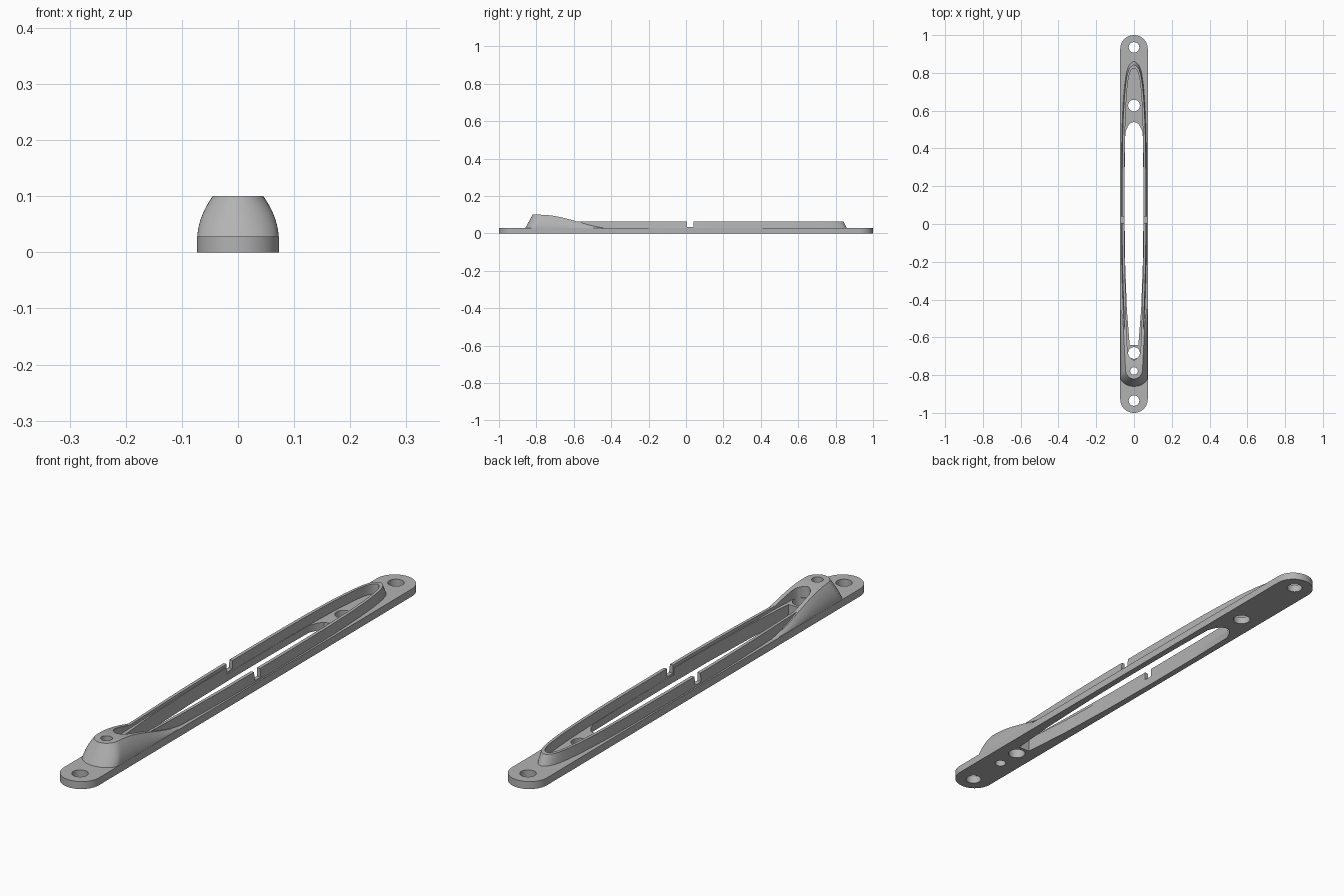
import bpy, bmesh, math
from mathutils import Vector

cube = bpy.data.objects.get("Cube")
if cube:
    bpy.data.objects.remove(cube, do_unlink=True)

grey = bpy.data.materials.new("plain grey")
grey.use_nodes = True
grey.diffuse_color = (0.45, 0.45, 0.45, 1)
grey.node_tree.nodes["Principled BSDF"].inputs["Base Color"].default_value = (0.45, 0.45, 0.45, 1)


def loft(name, sections):
    """Closed solid through point loops of equal length."""
    bm = bmesh.new()
    rows = [[bm.verts.new(p) for p in s] for s in sections]
    n = len(rows[0])
    for a, b in zip(rows, rows[1:]):
        for i in range(n):
            j = (i + 1) % n
            bm.faces.new((a[i], a[j], b[j], b[i]))
    bm.faces.new(rows[0][::-1])
    bm.faces.new(rows[-1])
    bmesh.ops.recalc_face_normals(bm, faces=bm.faces)
    mesh = bpy.data.meshes.new(name)
    bm.to_mesh(mesh)
    bm.free()
    mesh.materials.append(grey)
    ob = bpy.data.objects.new(name, mesh)
    bpy.context.collection.objects.link(ob)
    return ob


def prism(name, outline, z0, z1):
    return loft(name, [[(x, y, z) for x, y in outline] for z in (z0, z1)])


def mirrored(half):
    """Close a half outline whose end points lie on or near the centre line."""
    return half + [(-x, y) for x, y in reversed(half) if x > 0]


def smooth(points, steps=6):
    """Closed Catmull-Rom curve through the points."""
    p = [Vector(q) for q in points]
    out = []
    for i in range(len(p)):
        a, b, c, d = (p[(i + k) % len(p)] for k in (-1, 0, 1, 2))
        for s in range(steps):
            t = s / steps
            v = 0.5 * (2 * b + (c - a) * t + (2 * a - 5 * b + 4 * c - d) * t * t
                       + (3 * b - a - 3 * c + d) * t ** 3)
            out.append((v.x, v.y))
    return out


def arc(cx, cy, r, start, end, n):
    angles = [math.radians(start + (end - start) * i / n) for i in range(n + 1)]
    return [(cx + r * math.cos(a), cy + r * math.sin(a)) for a in angles]


def combine(target, other, operation):
    mod = target.modifiers.new(operation.lower(), "BOOLEAN")
    mod.operation = operation
    mod.solver = "EXACT"
    mod.object = other
    bpy.context.view_layer.objects.active = target
    bpy.ops.object.modifier_apply(modifier=mod.name)
    bpy.data.objects.remove(other, do_unlink=True)


# Base plate with round ends
R = 0.073
plate = prism("mounting_body", arc(0, 1 - R, R, 0, 180, 24) + arc(0, R - 1, R, 180, 360, 24), 0, 0.028)

# Long oval rim, drafted towards its rear tip
oval = smooth(mirrored([(0, 0.842), (0.028, 0.815), (0.044, 0.74), (0.055, 0.6), (0.061, 0.4),
                        (0.063, 0.1), (0.061, -0.2), (0.052, -0.5), (0.045, -0.66),
                        (0.035, -0.712), (0, -0.737)]))
base = [(x * 1.07, y * 1.021 if y > 0 else y) for x, y in oval]
rim = loft("rim", [[(x, y, 0.015) for x, y in base], [(x, y, 0.028) for x, y in base],
                   [(x, y, 0.065) for x, y in oval]])
combine(plate, rim, "UNION")


# Front hump: rounded nose, top easing down towards the middle
def hump_height(y):
    t = min(max((y + 0.78) / 0.4, 0), 1)
    return 0.026 + 0.074 * (0.5 + 0.5 * math.cos(math.pi * t))


def hump_section(xb, yb, xt, yt):
    top = hump_height(yt)
    side = []
    for k in range(9):
        t = k / 8
        side.append((xb + (xt - xb) * t * t, yb + (yt - yb) * t, 0.022 + (top - 0.022) * t))
    return side + [(-x, y, z) for x, y, z in reversed(side)]


sections = []
for i in range(17):
    a = 0.02 + (math.pi / 2 - 0.02) * i / 16
    s, c = math.sin(a), math.cos(a)
    sections.append(hump_section(0.0727 * s, -0.81 - 0.053 * c, 0.045 * s, -0.77 - 0.05 * c))
for i in range(1, 25):
    t = i / 24
    sections.append(hump_section(0.0727, -0.81 + 0.43 * t, 0.045 + 0.02 * t, -0.77 + 0.39 * t))
combine(plate, loft("hump", sections), "UNION")

# Recess inside the rim: deep at the rear, shallow shelf at the front
inner = [(x * 0.8, 0.055 + (y - 0.055) * 0.978) for x, y in oval]
combine(plate, prism("front_recess", inner, 0.053, 0.2), "DIFFERENCE")
combine(plate, prism("rear_recess", [p for p in inner if p[1] > 0], 0.0275, 0.21), "DIFFERENCE")

# Through slot, tapering to the front
slot = mirrored([(0, 0.54), (0.018, 0.535), (0.032, 0.518), (0.046, 0.485), (0.049, 0.3),
                 (0.05, 0.05), (0.047, -0.2), (0.038, -0.45), (0.023, -0.64)])
combine(plate, prism("slot", slot, -0.1, 0.22), "DIFFERENCE")

# Notch across both rim walls
notch = [(-0.2, 0.005), (0.2, 0.005), (0.2, 0.04), (-0.2, 0.04)]
combine(plate, prism("notch", notch, 0.034, 0.23), "DIFFERENCE")

# Screw and cable holes
for y, r in ((0.935, 0.028), (-0.935, 0.028), (0.627, 0.031), (-0.683, 0.031), (-0.778, 0.02)):
    combine(plate, prism("hole", arc(0, y, r, 0, 350, 35), -0.12, 0.24), "DIFFERENCE")

bpy.ops.object.select_all(action="DESELECT")
plate.select_set(True)
bpy.context.view_layer.objects.active = plate
bpy.ops.object.shade_smooth_by_angle(angle=math.radians(30))
